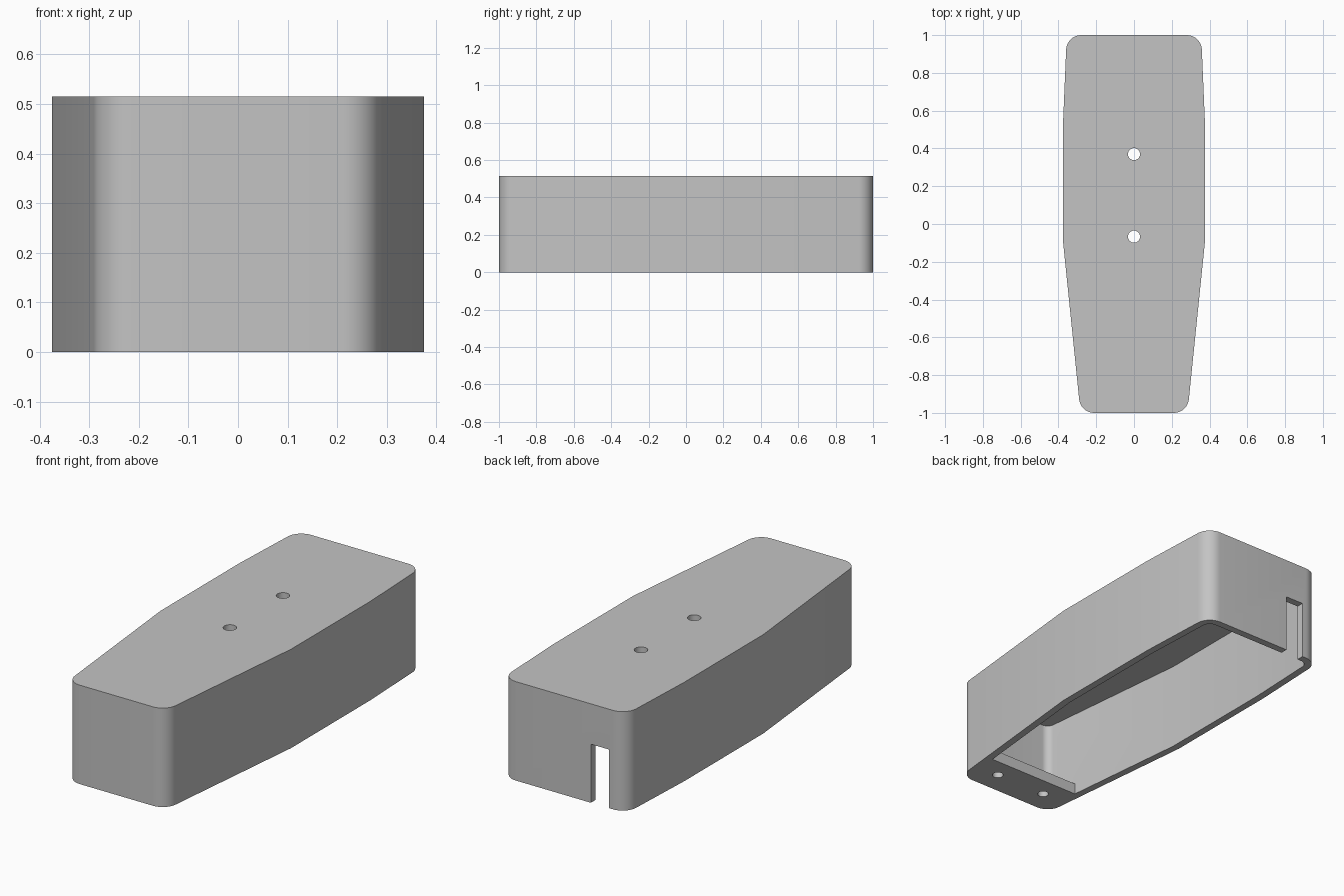
import bpy, bmesh, math
from mathutils import Vector

if "Cube" in bpy.data.objects:
    bpy.data.objects.remove(bpy.data.objects["Cube"])

HEIGHT, WALL, PLATE, RADIUS = 0.515, 0.038, 0.058, 0.08
LEDGE_Y = -0.777

grey = bpy.data.materials.new("plain_grey")
grey.use_nodes = True
colour = (0.55, 0.55, 0.55, 1)
grey.diffuse_color = colour
grey.node_tree.nodes["Principled BSDF"].inputs["Base Color"].default_value = colour

# Tapered plan: half outline from front to back, mirrored, counter-clockwise
HALF = [(0.283, -1), (0.375, -0.1), (0.375, 0.55), (0.356, 1)]
PLAN = [Vector(p) for p in HALF] + [Vector((-x, y)) for x, y in reversed(HALF)]


def inset(points, dist):
    """Move every side of a convex outline inwards."""
    result = []
    for i, p in enumerate(points):
        a = (p - points[i - 1]).normalized()
        b = (points[(i + 1) % len(points)] - p).normalized()
        na, nb = Vector((-a.y, a.x)), Vector((-b.y, b.x))
        result.append(p + (na + nb) * dist / (1 + na.dot(nb)))
    return result


def rounded(points, radius, steps=10):
    """Round the sharp end corners and keep the gentle side bends."""
    result = []
    for i, p in enumerate(points):
        a = (p - points[i - 1]).normalized()
        b = (points[(i + 1) % len(points)] - p).normalized()
        turn = a.angle(b)
        if turn < 0.5:
            result.append(p)
            continue
        start = p - a * radius * math.tan(turn / 2)
        centre = start + Vector((-a.y, a.x)) * radius
        first = math.atan2(-a.x, a.y)
        first = math.atan2((start - centre).y, (start - centre).x)
        for k in range(steps + 1):
            t = first + turn * k / steps
            result.append(centre + Vector((math.cos(t), math.sin(t))) * radius)
    return result


def prism(name, points, z0, z1, clip_y=None):
    bm = bmesh.new()
    base = bm.faces.new([bm.verts.new((p.x, p.y, z0)) for p in points])
    top = bmesh.ops.extrude_face_region(bm, geom=[base])["geom"]
    for v in top:
        if isinstance(v, bmesh.types.BMVert):
            v.co.z = z1
    if clip_y is not None:
        cut = bmesh.ops.bisect_plane(
            bm, geom=bm.verts[:] + bm.edges[:] + bm.faces[:],
            plane_co=(0, clip_y, 0), plane_no=(0, 1, 0), clear_outer=True)
        bmesh.ops.holes_fill(bm, edges=[e for e in cut["geom_cut"]
                                        if isinstance(e, bmesh.types.BMEdge)])
    bmesh.ops.recalc_face_normals(bm, faces=bm.faces)
    mesh = bpy.data.meshes.new(name)
    bm.to_mesh(mesh)
    bm.free()
    obj = bpy.data.objects.new(name, mesh)
    bpy.context.collection.objects.link(obj)
    mesh.materials.append(grey)
    return obj


def circle(x, y, radius, count=32):
    return [Vector((x + radius * math.cos(math.tau * k / count),
                    y + radius * math.sin(math.tau * k / count))) for k in range(count)]


def combine(target, tool, operation):
    """Apply a boolean and remove the tool."""
    mod = target.modifiers.new(tool.name, "BOOLEAN")
    mod.object, mod.operation, mod.solver = tool, operation, "EXACT"
    bpy.context.view_layer.objects.active = target
    bpy.ops.object.modifier_apply(modifier=mod.name)
    bpy.data.objects.remove(tool)


# Hollow cover, open underneath
cover = prism("cover", rounded(PLAN, RADIUS), 0, HEIGHT)
cavity = prism("cavity", rounded(inset(PLAN, WALL), RADIUS - WALL), -0.1, HEIGHT - PLATE)
combine(cover, cavity, "DIFFERENCE")

# Mounting ledge across the narrow front end
ledge = prism("ledge", rounded(inset(PLAN, WALL / 2), RADIUS - WALL / 2), 0, PLATE, LEDGE_Y)
combine(cover, ledge, "UNION")

# Cable slot in the back wall
slot = [Vector(p) for p in [(-0.256, 0.9), (-0.152, 0.9), (-0.152, 1.1), (-0.256, 1.1)]]
combine(cover, prism("slot", slot, -0.1, 0.305), "DIFFERENCE")

# Holes through the roof and the ledge
for y in (-0.067, 0.37):
    combine(cover, prism("roof_hole", circle(0, y, 0.032), 0.4, 0.6), "DIFFERENCE")
for x in (-0.147, 0.147):
    combine(cover, prism("ledge_hole", circle(x, -0.88, 0.027), -0.1, 0.12), "DIFFERENCE")

# Smooth corners with crisp rims
bpy.ops.object.select_all(action="DESELECT")
cover.select_set(True)
bpy.context.view_layer.objects.active = cover
bpy.ops.object.shade_smooth_by_angle(angle=math.radians(30))
